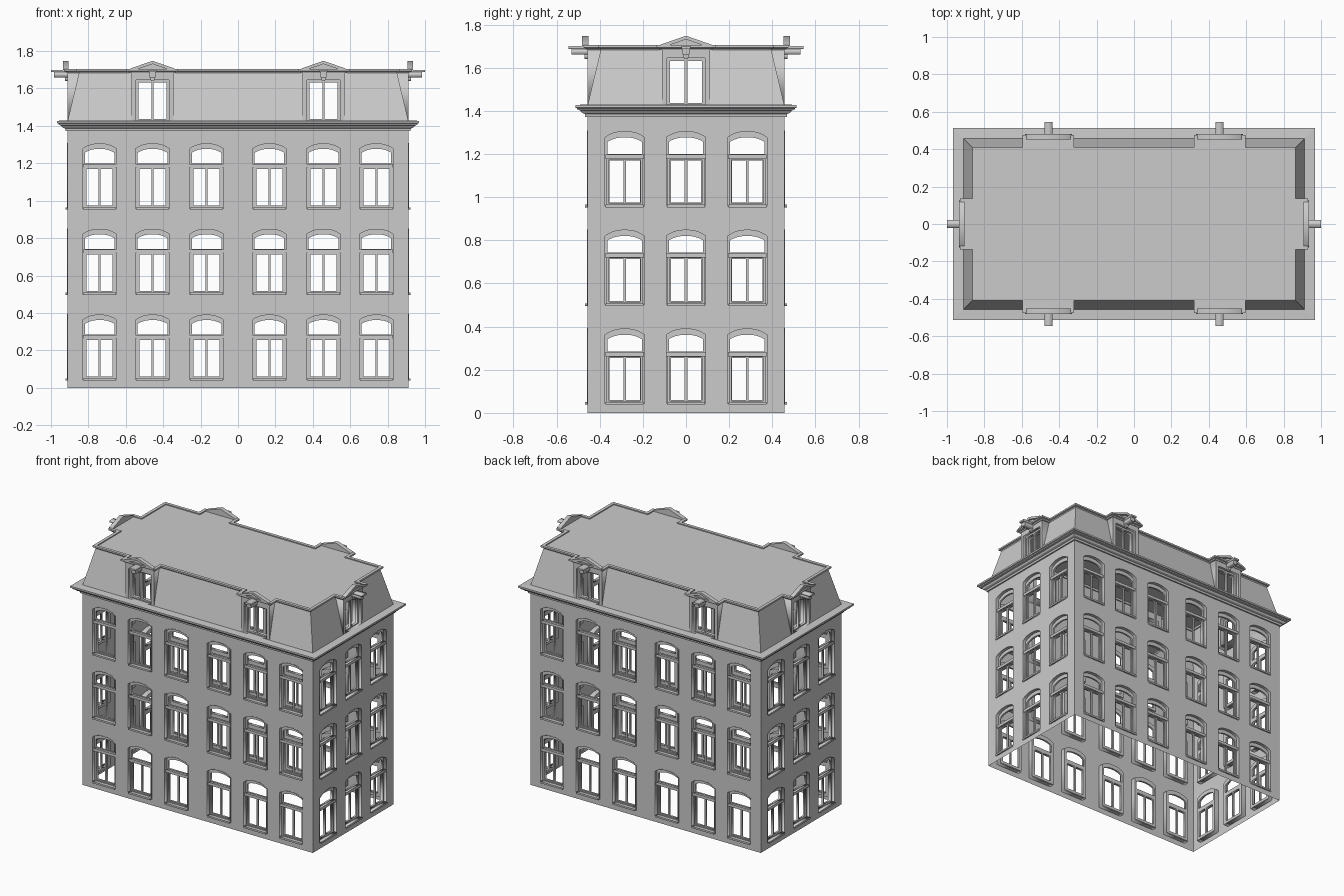
import bpy, bmesh
from math import pi, atan2, hypot
from mathutils import Matrix, Vector

if "Cube" in bpy.data.objects:
    bpy.data.objects.remove(bpy.data.objects["Cube"])

HX, HY = 0.912, 0.457          # half size of the wall block
FLOORS = [0.0, 0.458, 0.915]
BAYS = {0: [-.74, -.457, -.168, .168, .457, .74], 1: [-.284, 0, .284]}
DORMERS = {0: [-.457, .457], 1: [0]}


def plate_mesh(name, loops, back=0.0, front=0.0):
    """Flat shape with holes in (u, z), extruded outward from back to front."""
    cu = bpy.data.curves.new(name, 'CURVE')
    cu.dimensions, cu.fill_mode = '2D', 'BOTH'
    cu.extrude = (front - back) / 2
    for loop in loops:
        sp = cu.splines.new('POLY')
        sp.points.add(len(loop) - 1)
        for p, (u, v) in zip(sp.points, loop):
            p.co = (u, v, 0, 1)
        sp.use_cyclic_u = True
    tmp = bpy.data.objects.new(name, cu)
    bpy.context.collection.objects.link(tmp)
    dg = bpy.context.evaluated_depsgraph_get()
    me = bpy.data.meshes.new_from_object(tmp.evaluated_get(dg))
    bpy.data.objects.remove(tmp)
    bm = bmesh.new()
    bm.from_mesh(me)
    bmesh.ops.remove_doubles(bm, verts=bm.verts, dist=1e-5)
    if front > back:
        bmesh.ops.recalc_face_normals(bm, faces=bm.faces)
    else:
        bm.normal_update()
        bmesh.ops.reverse_faces(bm, faces=[f for f in bm.faces if f.normal.z < 0])
    bmesh.ops.translate(bm, verts=bm.verts, vec=(0, 0, (front + back) / 2))
    bm.to_mesh(me)
    bm.free()
    me.name = name
    return me


def put(me, matrix):
    ob = bpy.data.objects.new(me.name, me)
    bpy.context.collection.objects.link(ob)
    ob.matrix_world = matrix


def on_side(k, u=0.0, z=0.0, tilt=0.0, base=0.0):
    """Matrix placing a plate on facade k (0 front, 1 right, 2 back, 3 left)."""
    dist = HX if k % 2 else HY
    return (Matrix.Rotation(k * pi / 2, 4, 'Z') @ Matrix.Translation((u, -dist, z + base))
            @ Matrix.Rotation(pi / 2 - tilt, 4, 'X'))


def rect(u0, u1, z0, z1):
    return [(u0, z0), (u1, z0), (u1, z1), (u0, z1)]


def arch(w, z0, z1, rise, u=0.0, n=12):
    top = [1 - 2 * i / n for i in range(n + 1)]
    return [(u - w, z0), (u + w, z0)] + [(u + w * t, z1 + rise * (1 - abs(t) ** 2.4)) for t in top]


def sweep(name, outline, profile, closed=True):
    """Mitred moulding: profile of (offset, z) run around a counter-clockwise outline."""
    bm = bmesh.new()
    n = len(outline)
    rings = []
    for d, z in profile:
        ring = []
        for i in range(n):
            p = Vector(outline[i])
            a = (p - Vector(outline[i - 1])).normalized()
            b = (Vector(outline[(i + 1) % n]) - p).normalized()
            q = p + d * (Vector((a.y, -a.x)) + Vector((b.y, -b.x)))
            ring.append(bm.verts.new((q.x, q.y, z)))
        rings.append(ring)
    m = len(rings)
    for j in range(m if closed else m - 1):
        r, s = rings[j], rings[(j + 1) % m]
        for i in range(n):
            k = (i + 1) % n
            bm.faces.new((r[i], r[k], s[k], s[i]))
    me = bpy.data.meshes.new(name)
    bm.to_mesh(me)
    bm.free()
    put(me, Matrix())


# Shared window parts
opening = arch(.095, .04, .365, .028)
reveal = plate_mesh("window_reveal", [opening, arch(.091, .044, .362, .027)], -.035, .001)
frame = plate_mesh("window_frame", [opening, arch(.079, .285, .342, .02),
                                    rect(-.07, -.006, .06, .255), rect(.006, .07, .06, .255)],
                   -.035, -.022)
sash = plate_mesh("window_sash", [rect(-.085, .085, .046, .265), rect(-.074, .074, .056, .259)],
                  -.022, -.014)
transom = plate_mesh("window_transom", [rect(-.09, .09, .262, .282)], -.03, -.006)
sill = plate_mesh("window_sill", [rect(-.088, .088, .038, .05)], -.03, .01)

# Shared dormer parts
dormer_body = plate_mesh("dormer_body", [rect(-.112, .112, 1.425, 1.695),
                                         rect(-.088, .088, 1.43, 1.645)], -.07, 0)
dormer_frame = plate_mesh("dormer_window_frame", [rect(-.09, .09, 1.427, 1.647),
                                                  rect(-.075, -.006, 1.437, 1.632),
                                                  rect(.006, .075, 1.437, 1.632)], -.035, -.018)
gable_trim = plate_mesh("pediment_trim", [[(-.125, 1.7), (-.09, 1.7), (0, 1.731), (.09, 1.7),
                                           (.125, 1.7), (.115, 1.708), (0, 1.748), (-.115, 1.708)]],
                        -.006, .024)
gable = plate_mesh("pediment_panel", [[(-.11, 1.695), (.11, 1.695), (0, 1.735)]], -.004, .008)
bracket_top = plate_mesh("bracket_cap", [rect(-.022, .022, 1.687, 1.7)], 0, .088)
bracket = plate_mesh("bracket_block", [rect(-.017, .017, 1.66, 1.688)], 0, .073)
keystone = plate_mesh("bracket_keystone", [[(-.008, 1.64), (.008, 1.64), (.015, 1.662),
                                            (-.015, 1.662)]], -.005, .014)

# Four facades
tilt, slope = atan2(.065, .275), hypot(.065, .275)
for k in range(4):
    half = HY if k % 2 else HX
    bays, dorm = BAYS[k % 2], DORMERS[k % 2]
    # wall skin with arched openings
    holes = [[(x, y + f) for x, y in arch(.095, .04, .365, .028, u)] for f in FLOORS for u in bays]
    put(plate_mesh("wall", [rect(-half, half, 0, 1.425)] + holes), on_side(k))
    for f in FLOORS:
        for u in bays:
            for part in (reveal, frame, sash, transom, sill):
                put(part, on_side(k, u, f))
    # sloped mansard panel, open behind each dormer
    panel = [(-half, 0), (half, 0), (half - .065, slope), (-half + .065, slope)]
    gaps = [rect(u - .1, u + .1, .004, slope - .01) for u in dorm]
    put(plate_mesh("mansard_slope", [panel] + gaps), on_side(k, 0, 1.422, tilt))
    for u in dorm:
        for part in (dormer_body, dormer_frame, gable_trim, gable, bracket_top, bracket, keystone):
            put(part, on_side(k, u))

# Main cornice
block = [(HX, -HY), (HX, HY), (-HX, HY), (-HX, -HY)]
sweep("cornice", block, [(0, 1.372), (.01, 1.372), (.012, 1.386), (.026, 1.391), (.034, 1.402),
                         (.046, 1.405), (.048, 1.412), (.056, 1.415), (.056, 1.427), (0, 1.43)], False)

# Flat roof with bays over the dormers, and its edge moulding
q = [(.908, .115), (.842, .115), (.842, .387), (.573, .387), (.573, .453), (.342, .453), (.342, .387)]
outline = (q + [(-x, y) for x, y in reversed(q)] + [(-x, -y) for x, y in q]
           + [(x, -y) for x, y in reversed(q)])
put(plate_mesh("roof_deck", [outline]), Matrix.Translation((0, 0, 1.698)))
sweep("roof_edge", outline, [(0, 1.682), (.008, 1.682), (.012, 1.69), (.022, 1.693),
                             (.022, 1.705), (0, 1.705)])
